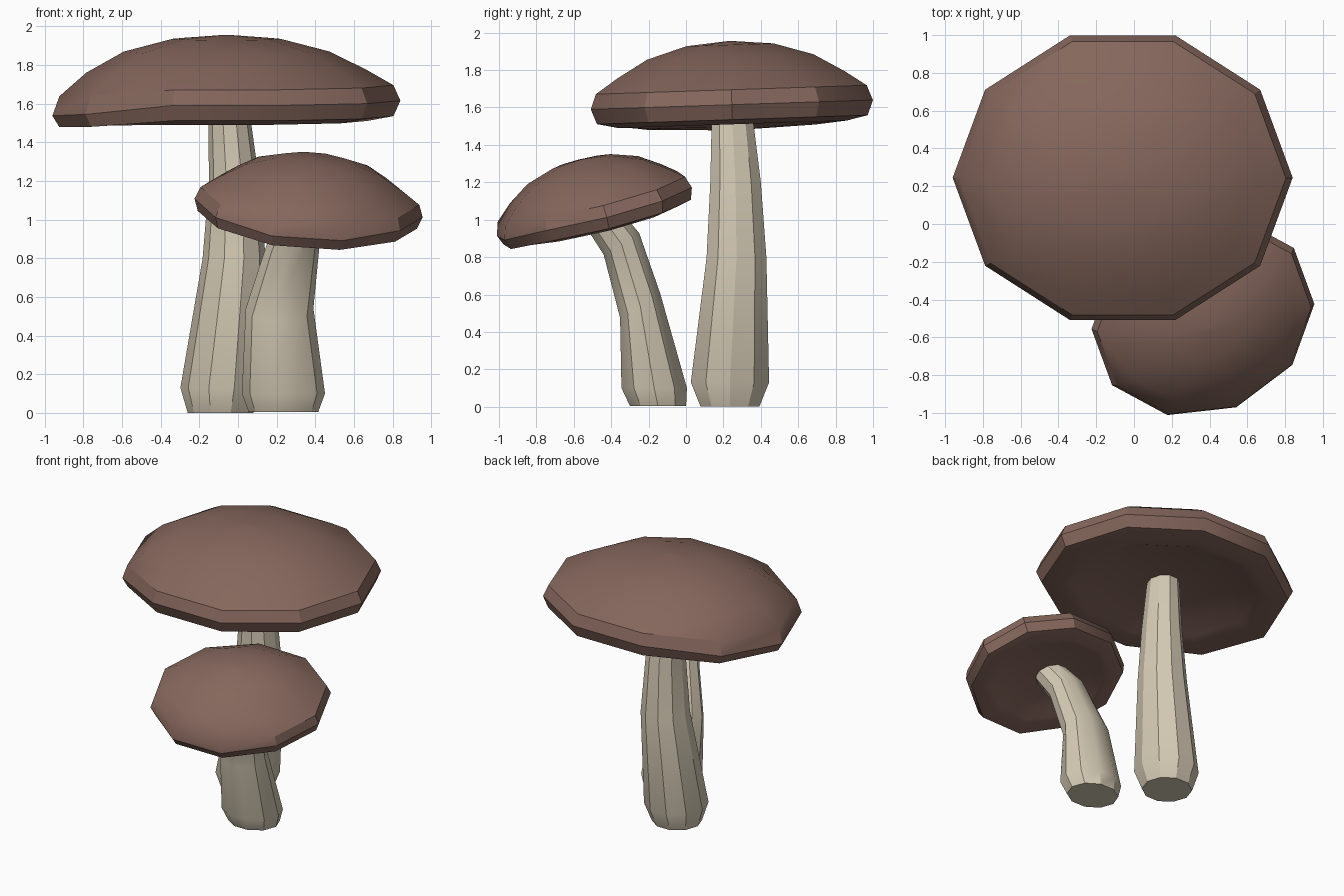
import bpy, bmesh
from math import cos, sin, pi, radians
from mathutils import Vector

if "Cube" in bpy.data.objects:
    bpy.data.objects.remove(bpy.data.objects["Cube"])

SIDES = 10


def material(name, rgb):
    m = bpy.data.materials.new(name)
    m.diffuse_color = (*rgb, 1)
    m.use_nodes = True
    m.node_tree.nodes["Principled BSDF"].inputs["Base Color"].default_value = m.diffuse_color
    return m


brown = material("cap_brown", (0.235, 0.135, 0.108))
cream = material("stem_cream", (0.66, 0.59, 0.46))


def loft(name, rings, mat):
    """Skin a list of point rings, closing both ends with one face."""
    bm = bmesh.new()
    loops = [[bm.verts.new(p) for p in ring] for ring in rings]
    for a, b in zip(loops, loops[1:]):
        for i in range(SIDES):
            j = (i + 1) % SIDES
            bm.faces.new((a[i], a[j], b[j], b[i]))
    for end in (loops[0], loops[-1]):
        bm.faces.new(end)
    bmesh.ops.recalc_face_normals(bm, faces=bm.faces)
    me = bpy.data.meshes.new(name)
    bm.to_mesh(me)
    bm.free()
    ob = bpy.data.objects.new(name, me)
    bpy.context.collection.objects.link(ob)
    me.materials.append(mat)
    bpy.ops.object.select_all(action='DESELECT')
    ob.select_set(True)
    bpy.context.view_layer.objects.active = ob
    bpy.ops.object.shade_smooth_by_angle(angle=radians(32))
    return ob


# Cap profile: (fraction of radius, height), from the recessed underside to the crown
PROFILE = [(0.05, -0.045), (0.58, -0.05), (0.72, -0.095), (0.81, -0.105),
           (0.96, -0.08), (1, 0),
           (0.96, 0.08), (0.805, 0.16), (0.59, 0.255), (0.31, 0.32), (0.02, 0.34)]


def cap(name, centre, rx, ry, height, slope, turn=0, shear=(0, 0),
        droop=0, droop_dir=(-1, 0)):
    """Faceted dome on a tilted plane; the rim sags towards droop_dir."""
    up = Vector((-slope[0], -slope[1], 1)).normalized()
    rings = []
    for f, h in PROFILE:
        ring = []
        for i in range(SIDES):
            a = 2 * pi * i / SIDES + turn
            u, v = f * rx * cos(a), f * ry * sin(a)
            x, y = u + shear[0] * v, v + shear[1] * u
            p = Vector((x, y, slope[0] * x + slope[1] * y)) + up * h * height
            reach = x * droop_dir[0] + y * droop_dir[1]
            p.z -= droop * max(0, reach - 0.3) * f ** 6
            ring.append(p + Vector(centre))
        rings.append(ring)
    return loft(name, rings, brown)


def stem(name, stations):
    """stations: (x, y, z, rx, ry, slope of the ring along y)"""
    rings = []
    for x, y, z, rx, ry, s in stations:
        ring = []
        for i in range(SIDES):
            a = 2 * pi * i / SIDES
            dy = ry * sin(a)
            ring.append((x + rx * cos(a), y + dy, z + s * dy))
        rings.append(ring)
    return loft(name, rings, cream)


# Large mushroom
cap("large_cap", (-0.06, 0.245, 1.615), 0.90, 0.793, 1.0, (0, 0.033), droop=0.13)
stem("large_stem", [
    (-0.09, 0.235, 0.0, 0.17, 0.165, 0),
    (-0.085, 0.235, 0.13, 0.213, 0.22, 0),
    (-0.02, 0.27, 0.80, 0.163, 0.168, 0),
    (-0.02, 0.265, 1.20, 0.13, 0.142, 0),
    (-0.05, 0.245, 1.59, 0.105, 0.112, 0)])

# Small leaning mushroom
cap("small_cap", (0.365, -0.49, 1.06), 0.588, 0.53, 0.8, (-0.11, 0.255),
    turn=radians(4), shear=(0.09, 0.05), droop=0.15, droop_dir=(0, -1))
stem("small_stem", [
    (0.235, -0.15, 0.005, 0.18, 0.158, 0),
    (0.235, -0.17, 0.10, 0.215, 0.184, 0),
    (0.215, -0.245, 0.54, 0.175, 0.113, 0.6),
    (0.285, -0.345, 0.87, 0.137, 0.100, 0.6),
    (0.335, -0.46, 1.03, 0.11, 0.095, 0.5)])
